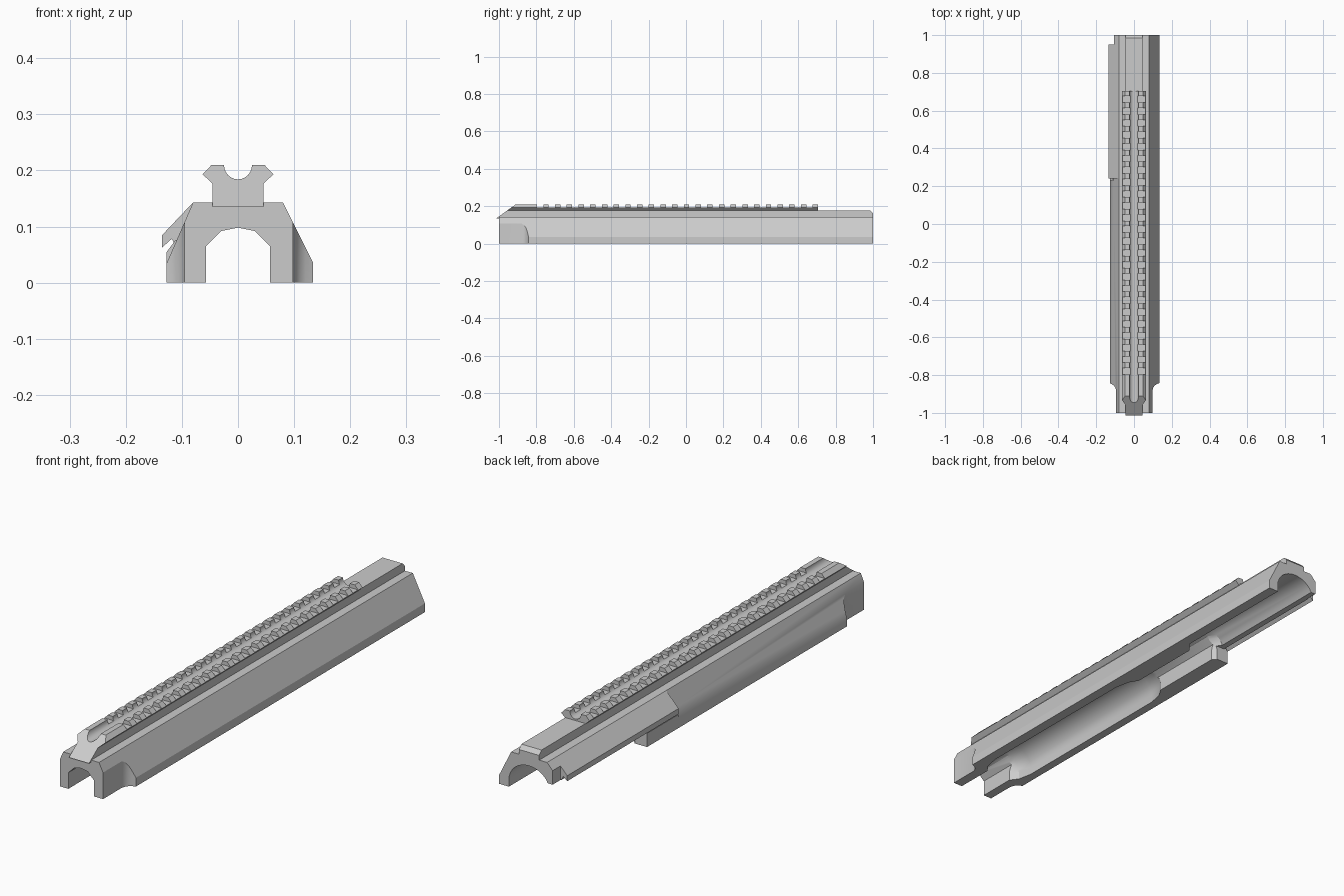
import bpy, bmesh, math
from mathutils import Vector

cube = bpy.data.objects.get("Cube")
if cube:
    bpy.data.objects.remove(cube, do_unlink=True)

grey = bpy.data.materials.new("plain grey")
grey.use_nodes = True
grey.diffuse_color = (0.6, 0.6, 0.6, 1)
grey.node_tree.nodes["Principled BSDF"].inputs["Base Color"].default_value = (0.6, 0.6, 0.6, 1)

# Where a profile point (a, b) lands for each extrusion axis, at depth d
PLACE = {
    "X": lambda a, b, d: (d, a, b),
    "Y": lambda a, b, d: (a, d, b),
    "Z": lambda a, b, d: (a, b, d),
}


def add_loft(bm, sections, axis="Y"):
    """Skin a closed solid through (depth, profile) sections."""
    rings = [[bm.verts.new(PLACE[axis](a, b, d)) for a, b in prof] for d, prof in sections]
    n = len(rings[0])
    for r, s in zip(rings, rings[1:]):
        for i in range(n):
            j = (i + 1) % n
            bm.faces.new((r[i], r[j], s[j], s[i]))
    bm.faces.new(rings[0])
    bm.faces.new(rings[-1])


def solid(name, *lofts, axis="Y"):
    bm = bmesh.new()
    for sections in lofts:
        add_loft(bm, sections, axis)
    bmesh.ops.recalc_face_normals(bm, faces=bm.faces)
    mesh = bpy.data.meshes.new(name)
    bm.to_mesh(mesh)
    bm.free()
    obj = bpy.data.objects.new(name, mesh)
    bpy.context.collection.objects.link(obj)
    mesh.materials.append(grey)
    return obj


def prism(name, prof, lo, hi, axis="Y"):
    return solid(name, [(lo, prof), (hi, prof)], axis=axis)


def rect(a0, a1, b0, b1):
    return [(a0, b0), (a1, b0), (a1, b1), (a0, b1)]


def combine(obj, tool, operation="DIFFERENCE"):
    """Bake a boolean with a tool solid, then discard the tool."""
    mod = obj.modifiers.new("combine", "BOOLEAN")
    mod.operation, mod.solver, mod.object = operation, "EXACT", tool
    bpy.context.view_layer.update()
    mesh = bpy.data.meshes.new_from_object(obj.evaluated_get(bpy.context.evaluated_depsgraph_get()))
    obj.modifiers.clear()
    obj.data = mesh
    bpy.data.objects.remove(tool, do_unlink=True)


def arch(w, top, spring=0.03, steps=16):
    """Round-topped bore section, open past the bottom."""
    arc = [math.pi * i / steps for i in range(steps + 1)]
    return [(w, -0.02)] + [(w * math.cos(t), spring + (top - spring) * math.sin(t)) for t in arc] + [(-w, -0.02)]


# Body: full-walled front length, and a rear length whose right wall is a short lip
left_side = [(0, 0), (0.134, 0), (0.134, 0.035), (0.08, 0.143), (-0.08, 0.143)]
body = prism("body", left_side + [(-0.127, 0.035), (-0.127, 0)], -1, 0.25)
lip = [(-0.135, 0.085), (-0.135, 0.063), (-0.118, 0.078), (-0.108, 0.06), (-0.08, 0.06), (0, 0.05)]
combine(body, prism("rear_length", left_side + lip, 0.24, 1), "UNION")
block = [(-0.127, 0), (-0.04, 0), (-0.04, 0.075), (-0.112, 0.075), (-0.127, 0.055)]
combine(body, prism("guide_block", block, 0.23, 0.43), "UNION")

# Channel through the whole body, the long inner pocket and the rear bore
channel = [(0.057, -0.02), (0.057, 0.065), (0.03, 0.092), (0, 0.098),
           (-0.03, 0.092), (-0.057, 0.065), (-0.057, -0.02)]
combine(body, prism("channel", channel, -1.1, 1.1))
combine(body, solid("pocket", [(-0.85, arch(0.05, 0.09)), (-0.81, arch(0.08, 0.1)), (-0.75, arch(0.092, 0.106)),
                               (0.0, arch(0.092, 0.106)), (0.06, arch(0.08, 0.1)), (0.11, arch(0.05, 0.09))]))
combine(body, solid("rear_bore", [(0.41, arch(0.055, 0.095)), (0.45, arch(0.09, 0.108)), (1.1, arch(0.09, 0.108))]))

# Narrowed nose with filleted shoulders, and the trimmed rear corner of the lip
for side, x in ((1, 0.098), (-1, 0.095)):
    fillet = [(0, -1.1), (0, -0.88), (0.004, -0.866), (0.012, -0.855), (0.022, -0.848),
              (0.04, -0.84), (0.1, -0.84), (0.1, -1.1)]
    combine(body, prism("shoulder", [(side * (x + a), y) for a, y in fillet], -0.1, 0.3, "Z"))
combine(body, prism("lip_trim", rect(-0.2, -0.105, -0.1, 0.3), 0.95, 1.1))

# Flared sight rail with a round groove, sloped nose and cross slots
half = [(0.045, 0.135), (0.045, 0.176), (0.063, 0.193), (0.047, 0.21)]
groove = [(0.025 * math.cos(t), 0.21 - 0.026 * math.sin(t)) for t in (math.pi * i / 12 for i in range(13))]
rail = prism("top_rail", half + groove + [(-x, z) for x, z in reversed(half)], -1.05, 0.705)
combine(rail, prism("nose_slope", [(-1.1, 0.073), (-0.8, 0.289), (-1.1, 0.289)], -0.2, 0.2, "X"))
PITCH, TOOTH = 0.0626, 0.029
slots = []
for i in range(24):
    end = -0.763 + i * PITCH
    slots.append([(end - PITCH + TOOTH, rect(-0.1, 0.1, 0.194, 0.25)), (end, rect(-0.1, 0.1, 0.194, 0.25))])
combine(rail, solid("slots", *slots))

# Plain rear part of the rail with a chamfered end
rear_rail = prism("rear_rail", [(0.69, 0.135), (1, 0.135), (1, 0.162), (0.985, 0.178), (0.69, 0.178)],
                  -0.045, 0.045, "X")

# Smooth the curved surfaces, keep the machined edges sharp
bpy.ops.object.select_all(action="DESELECT")
for obj in (body, rail, rear_rail):
    obj.select_set(True)
bpy.context.view_layer.objects.active = body
bpy.ops.object.shade_smooth_by_angle(angle=math.radians(25))
